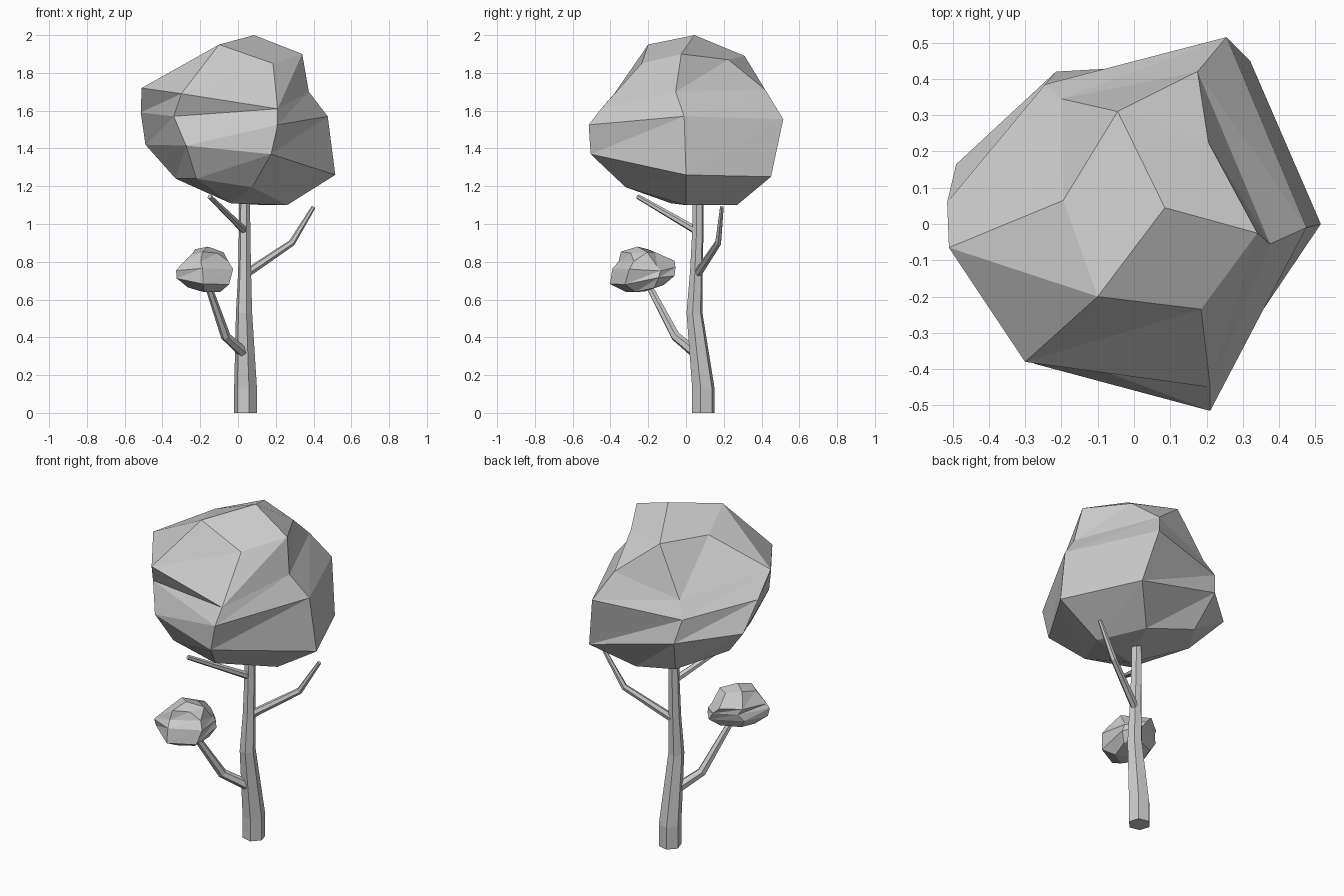
import bpy, bmesh
from math import cos, sin, tau
from mathutils import Vector, Matrix

if "Cube" in bpy.data.objects:
    bpy.data.objects.remove(bpy.data.objects["Cube"])


def finish(name, bm):
    bmesh.ops.recalc_face_normals(bm, faces=bm.faces)
    mesh = bpy.data.meshes.new(name)
    bm.to_mesh(mesh)
    bm.free()
    obj = bpy.data.objects.new(name, mesh)
    bpy.context.collection.objects.link(obj)
    return obj


def bridge(bm, rings, split=False):
    for a, b in zip(rings, rings[1:]):
        n = len(a)
        for i in range(n):
            j = (i + 1) % n
            if split:
                bm.faces.new((a[i], a[j], b[i]))
                bm.faces.new((a[j], b[j], b[i]))
            else:
                bm.faces.new((a[i], a[j], b[j], b[i]))


def limb(name, path, sides=6, level=False, phase=0.0):
    """Tapered tube through (x, y, z, radius) points; level keeps rings horizontal."""
    bm = bmesh.new()
    pts = [Vector(p[:3]) for p in path]
    up = Vector((0, 0, 1))
    rings = []
    for k, p in enumerate(pts):
        t = pts[min(k + 1, len(pts) - 1)] - pts[max(k - 1, 0)]
        q = up.rotation_difference(up if level else t)
        r = path[k][3]
        angles = [phase + tau * i / sides for i in range(sides)]
        rings.append([bm.verts.new(p + q @ Vector((r * cos(a), r * sin(a), 0))) for a in angles])
    bridge(bm, rings)
    bm.faces.new(rings[0])
    bm.faces.new(rings[-1])
    return finish(name, bm)


# Faceted crown: six columns, each listed from top to bottom
TOP, BOTTOM = (.085, .045, 2.0), (-.04, -.08, 1.11)
COLUMNS = [
    [(-.10, -.20, 1.95), (-.30, -.38, 1.69), (-.34, -.31, 1.57), (-.275, -.385, 1.415), (-.22, -.29, 1.24)],
    [(.185, -.235, 1.85), (.21, -.45, 1.61), (.21, -.515, 1.525), (.175, -.505, 1.37), (.075, -.32, 1.195)],
    [(.34, -.025, 1.90), (.375, -.055, 1.70), (.475, -.01, 1.57), (.515, 0, 1.26), (.26, 0, 1.10)],
    [(.205, .225, 1.87), (.175, .42, 1.71), (.255, .515, 1.555), (.32, .45, 1.25), (.14, .27, 1.10)],
    [(-.045, .31, 1.89), (-.20, .345, 1.61), (-.245, .385, 1.52), (-.215, .42, 1.385), (-.155, .32, 1.18)],
    [(-.195, .065, 1.89), (-.51, -.065, 1.72), (-.515, .06, 1.59), (-.49, .165, 1.42), (-.33, .065, 1.24)],
]


def foliage(name, matrix=Matrix()):
    bm = bmesh.new()
    rings = [[bm.verts.new(c[k]) for c in COLUMNS] for k in range(5)]
    bridge(bm, rings, split=True)
    top, bottom = bm.verts.new(TOP), bm.verts.new(BOTTOM)
    # Quads meet at the top, triangles close the bottom
    r = rings[0]
    for i in (0, 2, 4):
        bm.faces.new((top, r[i], r[(i + 1) % 6], r[(i + 2) % 6]))
    for i in range(6):
        bm.faces.new((bottom, rings[-1][i], rings[-1][(i + 1) % 6]))
    bm.transform(matrix)
    return finish(name, bm)


foliage("crown")

# Small leaf clump: the crown turned a quarter, shrunk, flattened and skewed
squash = Matrix(((.295, .03, 0, 0), (.03, .335, 0, 0), (0, 0, .267, 0), (0, 0, 0, 1)))
foliage("leaf_clump",
        Matrix.Translation((-.17, -.23, .76)) @ squash
        @ Matrix.Rotation(-tau / 4, 4, 'Z')
        @ Matrix.Translation((0, 0, -1.55)))

# Trunk
limb("trunk", [(.04, .092, 0, .062), (.04, .092, .13, .062), (.032, .045, .53, .044),
               (.035, .055, .75, .035), (.035, .063, .97, .031), (.035, .063, 1.3, .028)],
     level=True, phase=-.227)

# Branches
limb("lower_branch", [(.04, .06, .31, .03), (-.065, -.055, .405, .026), (-.16, -.20, .68, .018)])
limb("right_branch", [(.04, .06, .735, .023), (.285, .17, .90, .018), (.40, .19, 1.09, .011)])
limb("upper_branch", [(.035, .055, .965, .021), (-.15, -.255, 1.145, .013)])
